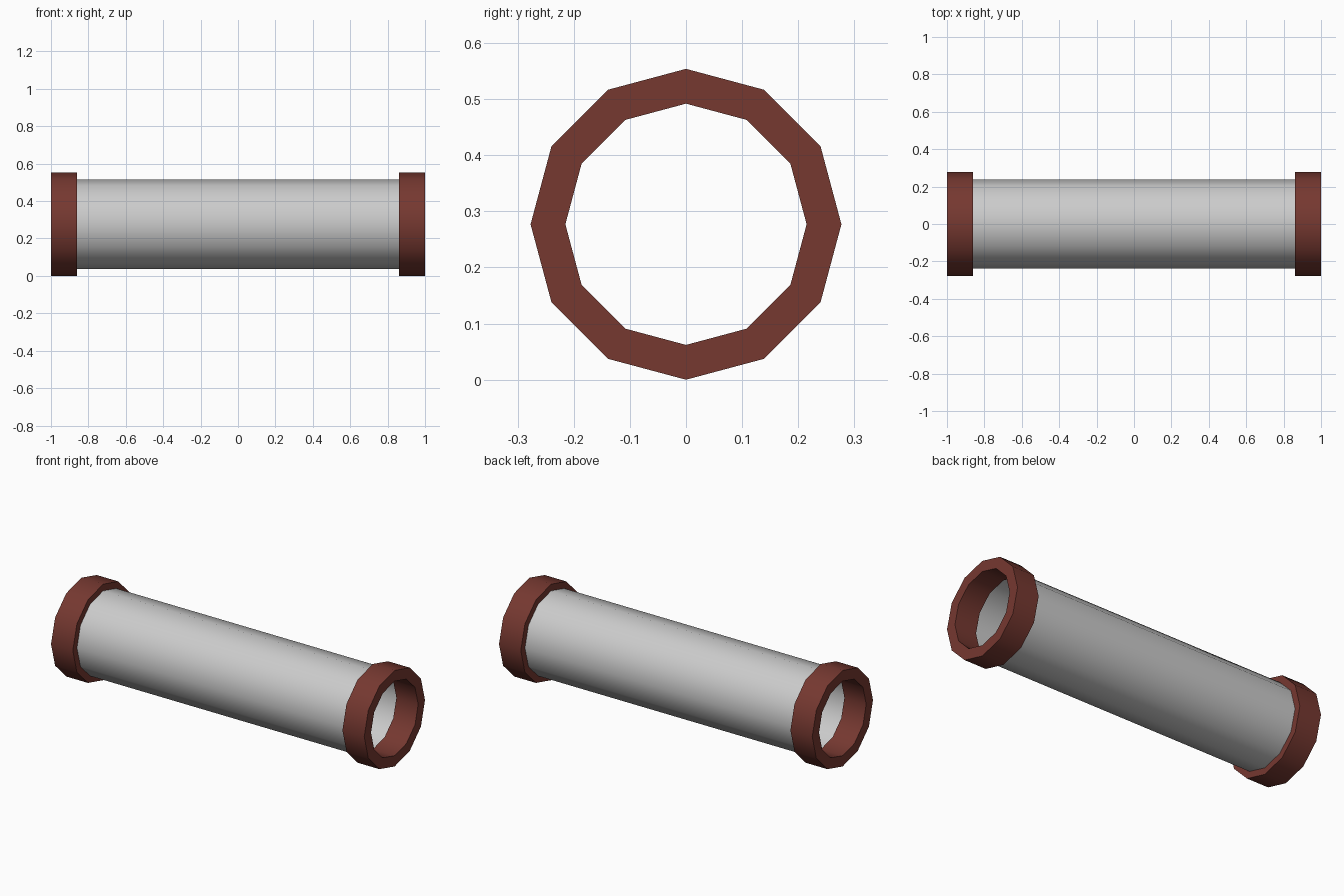
import bpy
import bmesh
from math import sin, cos, tau, radians

cube = bpy.data.objects.get("Cube")
if cube:
    bpy.data.objects.remove(cube, do_unlink=True)

SIDES = 12
AXIS_Z = 0.277


def material(name, color):
    mat = bpy.data.materials.new(name)
    mat.use_nodes = True
    mat.diffuse_color = color
    mat.node_tree.nodes["Principled BSDF"].inputs["Base Color"].default_value = color
    return mat


def lathe_x(name, profile, mat, closed):
    """Revolve (x, radius) points around the pipe axis."""
    bm = bmesh.new()
    loops = [[bm.verts.new((x, r * sin(tau * i / SIDES), r * cos(tau * i / SIDES)))
              for i in range(SIDES)] for x, r in profile]
    pairs = list(zip(loops, loops[1:]))
    if closed:
        pairs.append((loops[-1], loops[0]))
    for a, b in pairs:
        for i in range(SIDES):
            j = (i + 1) % SIDES
            bm.faces.new((a[i], a[j], b[j], b[i]))
    bmesh.ops.recalc_face_normals(bm, faces=bm.faces)
    mesh = bpy.data.meshes.new(name)
    bm.to_mesh(mesh)
    bm.free()
    mesh.materials.append(mat)
    obj = bpy.data.objects.new(name, mesh)
    obj.location.z = AXIS_Z
    bpy.context.collection.objects.link(obj)
    bpy.ops.object.select_all(action="DESELECT")
    obj.select_set(True)
    bpy.context.view_layer.objects.active = obj
    bpy.ops.object.shade_smooth_by_angle(angle=radians(40))
    return obj


grey = material("light grey", (0.6, 0.6, 0.6, 1))
rust = material("rust red", (0.18, 0.04, 0.03, 1))

# Open thin-walled tube between the collars
lathe_x("pipe_tube", [(-0.862, 0.239), (0.862, 0.239)], grey, False)

# Collar rings at both ends
for side, name in ((1, "left_collar"), (-1, "right_collar")):
    inner, outer = side * 0.861, side * 1.0
    lathe_x(name, [(inner, 0.215), (inner, 0.277), (outer, 0.277), (outer, 0.215)],
            rust, True)
